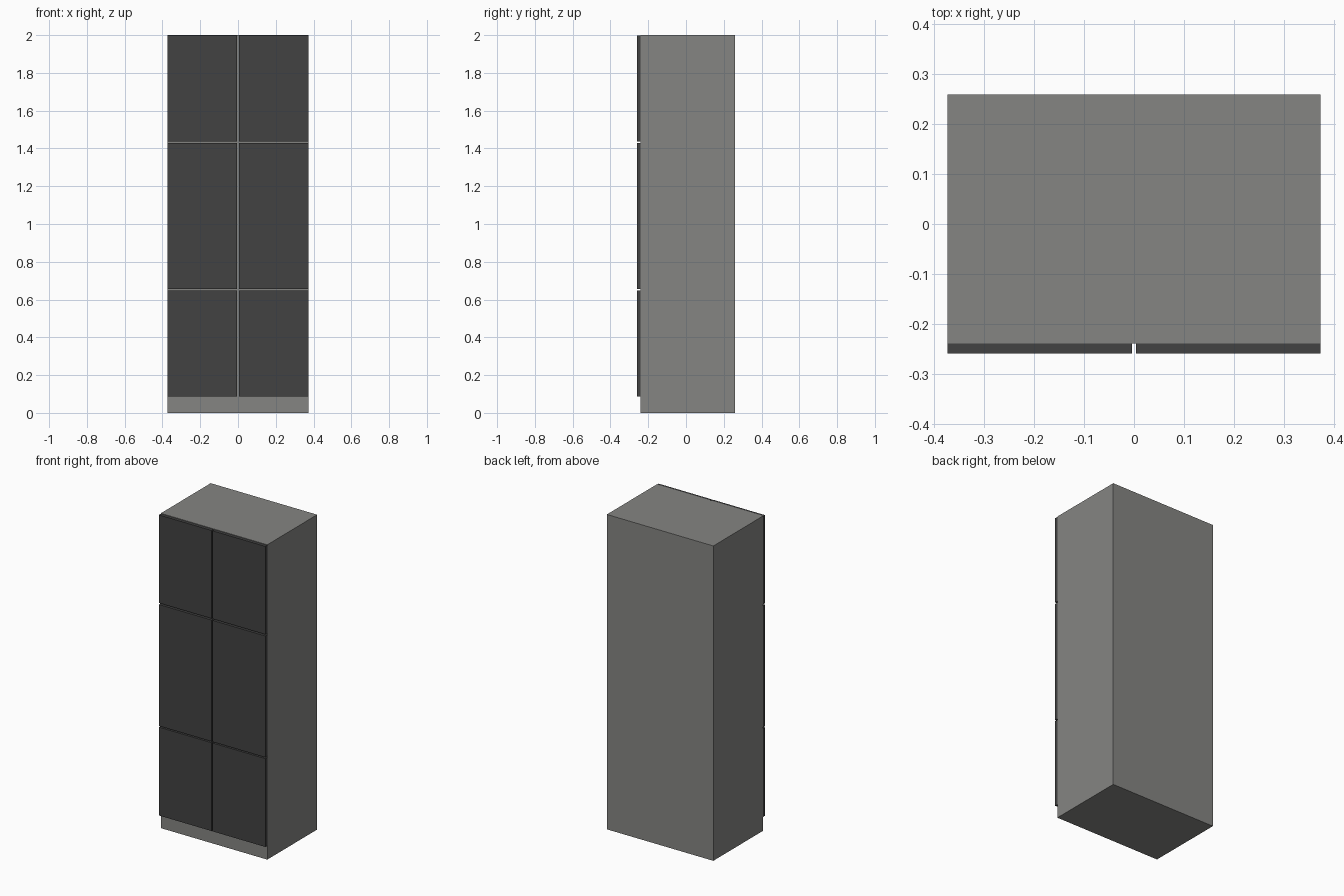
import bpy

if "Cube" in bpy.data.objects:
    bpy.data.objects.remove(bpy.data.objects["Cube"])


def material(name, rgb):
    m = bpy.data.materials.new(name)
    m.diffuse_color = (*rgb, 1.0)
    m.use_nodes = True
    m.node_tree.nodes["Principled BSDF"].inputs["Base Color"].default_value = m.diffuse_color
    return m


def box(name, lo, hi, mat):
    size = [b - a for a, b in zip(lo, hi)]
    mid = [(a + b) / 2 for a, b in zip(lo, hi)]
    bpy.ops.mesh.primitive_cube_add(size=1, location=mid)
    ob = bpy.context.object
    ob.name = name
    ob.scale = size
    bpy.ops.object.transform_apply(location=False, rotation=False, scale=True)
    ob.data.materials.append(mat)
    return ob


grey = material("light_grey", (0.235, 0.235, 0.225))
dark = material("dark_grey", (0.054, 0.054, 0.054))

W, D, T, GAP = 0.374, 0.26, 0.02, 0.0045   # half width, half depth, door thickness, half gap

# Cabinet body, including the plinth under the doors
box("cabinet_body", (-W, -D + T, 0), (W, D, 2.0), grey)

# Three rows of paired doors
for row, z0, z1 in (("lower", 0.088, 0.649), ("middle", 0.657, 1.428), ("upper", 1.438, 1.997)):
    for side, x0, x1 in (("left", -W, -GAP), ("right", GAP, W)):
        box(f"{row}_{side}_door", (x0, -D, z0), (x1, -D + T, z1), dark)
